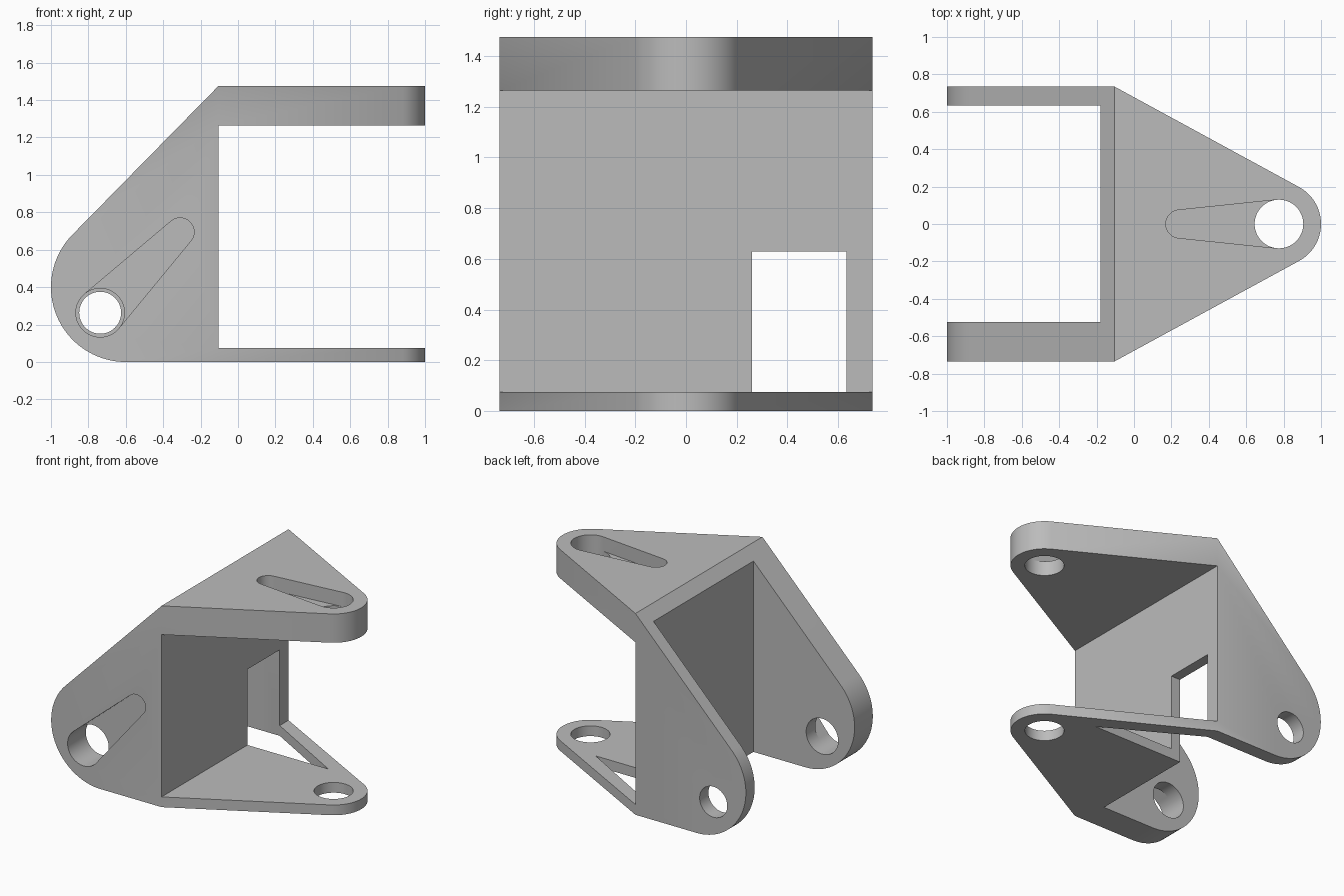
import bpy, bmesh, math
from mathutils import Vector
from mathutils.geometry import convex_hull_2d

if "Cube" in bpy.data.objects:
    bpy.data.objects.remove(bpy.data.objects["Cube"])

gray = bpy.data.materials.new("plain gray")
gray.diffuse_color = (0.5, 0.5, 0.5, 1)
gray.use_nodes = True
gray.node_tree.nodes["Principled BSDF"].inputs["Base Color"].default_value = gray.diffuse_color


def circle(x, y, r, n=64):
    return [(x + r * math.cos(2 * math.pi * i / n), y + r * math.sin(2 * math.pi * i / n))
            for i in range(n)]


def prism(name, points, axis, low, high):
    """Extrude the hull of 2D points along y (points are x, z) or z (points are x, y)."""
    points = [Vector(p) for p in points]
    outline = [points[i] for i in convex_hull_2d(points)]
    place = (lambda p, h: (p.x, h, p.y)) if axis == "y" else (lambda p, h: (p.x, p.y, h))
    bm = bmesh.new()
    face = bm.faces.new([bm.verts.new(place(p, low)) for p in outline])
    side = bmesh.ops.extrude_face_region(bm, geom=[face])
    shift = (0, high - low, 0) if axis == "y" else (0, 0, high - low)
    bmesh.ops.translate(bm, vec=shift, verts=[v for v in side["geom"] if isinstance(v, bmesh.types.BMVert)])
    bmesh.ops.recalc_face_normals(bm, faces=bm.faces)
    mesh = bpy.data.meshes.new(name)
    bm.to_mesh(mesh)
    bm.free()
    mesh.materials.append(gray)
    obj = bpy.data.objects.new(name, mesh)
    bpy.context.collection.objects.link(obj)
    return obj


def combine(target, tool, operation="DIFFERENCE"):
    mod = target.modifiers.new("combine", "BOOLEAN")
    mod.operation, mod.solver, mod.object = operation, "EXACT", tool
    bpy.context.view_layer.objects.active = target
    bpy.ops.object.modifier_apply(modifier=mod.name)
    bpy.data.objects.remove(tool)


WALL, HALF, TOP = -0.105, 0.735, 1.475

# Side arms and upright wall, hollowed out between the arms
bracket = prism("bracket", circle(-0.6, 0.4, 0.4, 96) + [(WALL, 0), (WALL, TOP)], "y", -HALF, HALF)
combine(bracket, prism("pocket", [(-2, -1), (-0.18, -1), (-0.18, 2), (-2, 2)], "y", -0.524, 0.633))

# Top and bottom lugs
for name, low, high in (("top_lug", 1.264, TOP), ("bottom_lug", 0, 0.075)):
    lug = prism(name, circle(0.775, 0, 0.225) + [(WALL, -HALF), (WALL, HALF)], "z", low, high)
    combine(lug, prism("pin_hole", circle(0.775, 0, 0.13), "z", low - 0.1, high + 0.1))
    if name == "top_lug":
        # Tapered recess, half the lug deep
        slot = circle(0.775, 0, 0.13) + circle(0.245, 0, 0.075)
        combine(lug, prism("top_slot", slot, "z", 1.37, 1.6))
    combine(bracket, lug, "UNION")

# Arm pin holes, with a tapered recess on the thick front arm
px, pz = -0.737, 0.263
combine(bracket, prism("front_hole", circle(px, pz, 0.13), "y", -1, -0.4))
combine(bracket, prism("back_hole", circle(px, pz, 0.112), "y", 0.5, 1))
combine(bracket, prism("front_slot", circle(px, pz, 0.13) + circle(-0.31, 0.695, 0.075), "y", -1, -0.63))

# Window through the wall that runs on as a triangular opening in the bottom lug
window = [(-0.25, 0.26), (-0.25, 0.633), (WALL, 0.633), (0.55, 0.26)]
combine(bracket, prism("window", window, "z", -0.1, 0.63))

# Smooth rounded ends, sharp edges kept
bpy.ops.object.select_all(action="DESELECT")
bracket.select_set(True)
bpy.context.view_layer.objects.active = bracket
bpy.ops.object.shade_smooth_by_angle(angle=math.radians(30))
